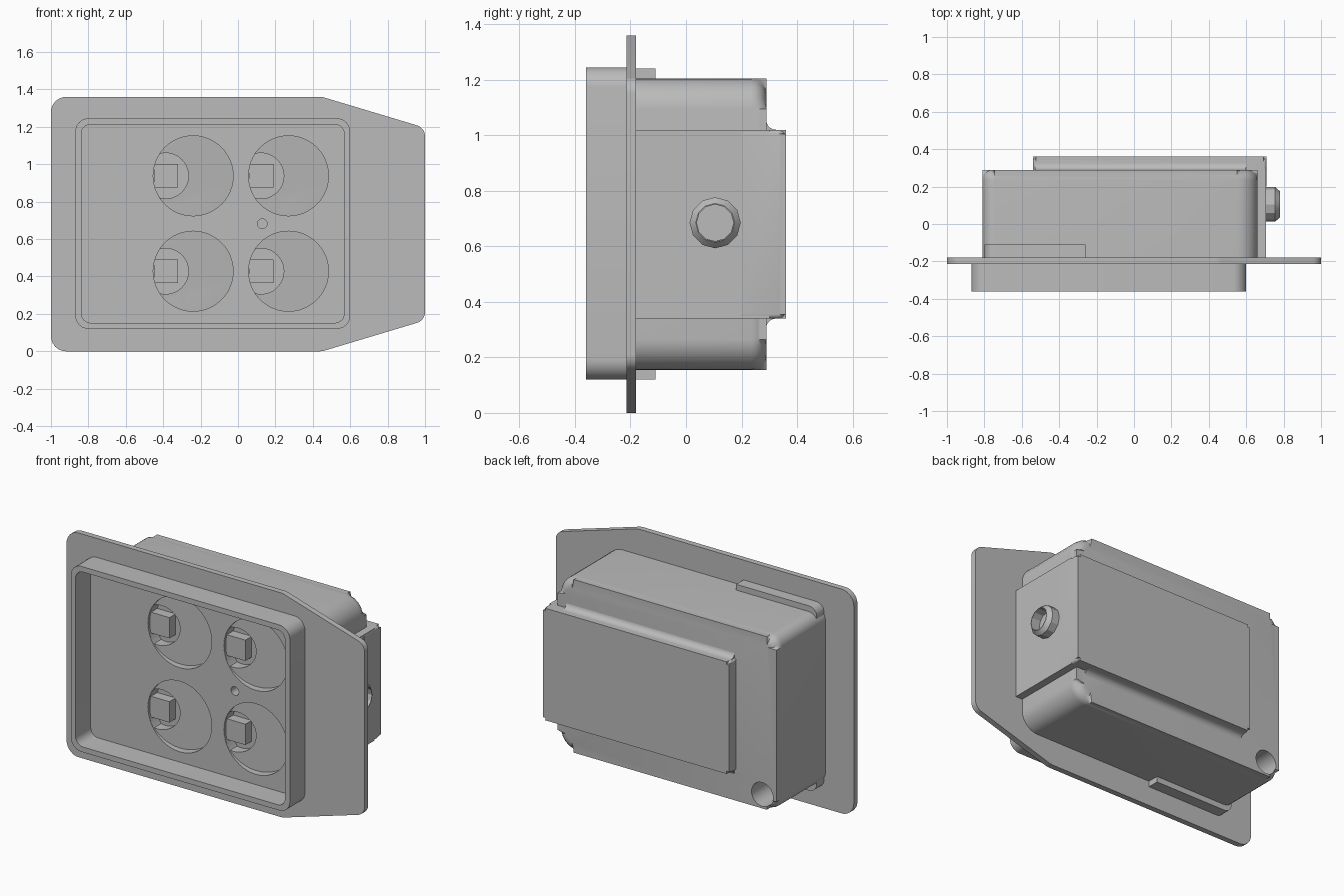
import bpy, bmesh, math
from mathutils import Vector

if "Cube" in bpy.data.objects:
    bpy.data.objects.remove(bpy.data.objects["Cube"])

grey = bpy.data.materials.new("plain_grey")
grey.use_nodes = True
grey.diffuse_color = (0.5, 0.5, 0.5, 1)
grey.node_tree.nodes["Principled BSDF"].inputs["Base Color"].default_value = (0.5, 0.5, 0.5, 1)
parts = []


def finish(bm, name, helper=False):
    bmesh.ops.recalc_face_normals(bm, faces=bm.faces[:])
    mesh = bpy.data.meshes.new(name)
    bm.to_mesh(mesh)
    bm.free()
    obj = bpy.data.objects.new(name, mesh)
    bpy.context.collection.objects.link(obj)
    mesh.materials.append(grey)
    if helper:
        obj.hide_render = True
    else:
        parts.append(obj)
    return obj


def rounded(points, radii, steps=6):
    """Round each corner of an outline with a tangent curve."""
    out = []
    for i, r in enumerate(radii):
        p, a, b = (Vector(points[j % len(points)]) for j in (i, i - 1, i + 1))
        if r == 0:
            out.append(p)
            continue
        u, v = (a - p).normalized(), (b - p).normalized()
        half = u.angle(v) / 2
        centre = p + (u + v).normalized() * r / math.sin(half)
        start = p + u * r / math.tan(half) - centre
        end = p + v * r / math.tan(half) - centre
        for k in range(steps + 1):
            d = start.lerp(end, k / steps).normalized() * r
            out.append(centre + d)
    return out


def rect(x0, x1, z0, z1, radii):
    return rounded([(x0, z0), (x1, z0), (x1, z1), (x0, z1)], radii)


def circle(x, z, r, n=48):
    return [Vector((x + r * math.cos(t), z + r * math.sin(t)))
            for t in (math.tau * k / n for k in range(n))]


def prism(name, outline, y0, y1, edge=0, slope=0, helper=False):
    """Extrude an x-z outline along y, with a rounded or sloping far end."""
    bm = bmesh.new()
    low = min(p.x for p in outline)
    near = [bm.verts.new((p.x, y0, p.y)) for p in outline]
    far = [bm.verts.new((p.x, y1 + slope * (p.x - low), p.y)) for p in outline]
    bm.faces.new(near)
    cap = bm.faces.new(far)
    n = len(outline)
    for i in range(n):
        j = (i + 1) % n
        bm.faces.new((near[i], near[j], far[j], far[i]))
    if edge:
        bmesh.ops.bevel(bm, geom=cap.edges[:], offset=edge, segments=5,
                        profile=0.5, affect='EDGES')
    return finish(bm, name, helper)


def cut(obj, cutters):
    bpy.context.view_layer.objects.active = obj
    for c in cutters:
        mod = obj.modifiers.new("cut", 'BOOLEAN')
        mod.object, mod.solver = c, 'EXACT'
        bpy.ops.object.modifier_apply(modifier=mod.name)


# Mounting flange with a tapered end
flange = prism("flange", rounded(
    [(-1, 0), (0.45, 0), (1, 0.165), (1, 1.195), (0.45, 1.36), (-1, 1.36)],
    [0.08, 0.1, 0.06, 0.06, 0.1, 0.08]), -0.215, -0.18)

# Raised front rim
rim = prism("front_rim", rect(-0.87, 0.6, 0.12, 1.245, [0.07] * 4), -0.36, -0.2)
opening = prism("rim_opening", rect(-0.838, 0.568, 0.152, 1.213, [0.05] * 4),
                -0.5, 0, helper=True)
cut(rim, [opening])

# Rear housing and its raised back panel
housing = prism("housing", rect(-0.81, 0.66, 0.155, 1.205, [0.065, 0.11, 0.11, 0.065]),
                -0.2, 0.29, edge=0.055)
prism("back_panel", rect(-0.54, 0.708, 0.34, 1.02, [0.015] * 4), 0.2, 0.36, edge=0.03)
prism("side_panel", rect(0.55, 0.707, 0.34, 1.02, [0] * 4), -0.2, 0.3)

# Concave blends where the back panel meets the housing
for name, z, s in (("upper_blend", 1.02, 1), ("lower_blend", 0.34, -1)):
    bm = bmesh.new()
    r = 0.035
    section = [(0.28, z - s * 0.01), (0.28, z + s * r)]
    for k in range(6):
        t = math.pi / 2 * k / 5
        section.append((0.289 + r * (1 - math.cos(t)), z + s * r * (1 - math.sin(t))))
    section.append((0.289 + r, z - s * 0.01))
    ends = [[bm.verts.new((x, y, h)) for y, h in section] for x in (-0.53, 0.6)]
    for e in ends:
        bm.faces.new(e)
    for i in range(len(section)):
        bm.faces.new((ends[0][i - 1], ends[0][i], ends[1][i], ends[1][i - 1]))
    finish(bm, name)

# Locating tabs above and below the housing
for name, z0, z1 in (("upper_tab", 1.15, 1.24), ("lower_tab", 0.12, 0.21)):
    corner = 0.05
    radii = [0, 0, 0, corner] if z0 > 1 else [corner, 0, 0, 0]
    prism(name, rect(-0.8, -0.26, z0, z1, radii), -0.2, -0.11)

# Lamp wells with sloping floors, each holding a small block emitter
cutters = []
for x in (-0.24, 0.27):
    for z in (0.428, 0.938):
        cutters.append(prism("well", circle(x, z, 0.214), -0.3, -0.214,
                             slope=0.2, helper=True))
        pocket = prism("pocket", circle(x - 0.147, z, 0.122), -0.3, -0.14, helper=True)
        limit = prism("limit", circle(x, z, 0.2135), -0.4, 0, helper=True)
        bpy.context.view_layer.objects.active = pocket
        mod = pocket.modifiers.new("trim", 'BOOLEAN')
        mod.operation, mod.object, mod.solver = 'INTERSECT', limit, 'EXACT'
        bpy.ops.object.modifier_apply(modifier=mod.name)
        bpy.data.objects.remove(limit)
        cutters.append(pocket)
        prism("emitter", rect(x - 0.21, x - 0.08, z - 0.063, z + 0.063, [0] * 4),
              -0.2, -0.13)

# Small sensor hole in front, drain hole at the lower back corner
cutters.append(prism("sensor_hole", circle(0.13, 0.682, 0.026, 24), -0.3, -0.12, helper=True))
drain = prism("drain_hole", circle(-0.715, 0.24, 0.072, 32), 0.0, 0.4, helper=True)
cut(flange, cutters)
cut(housing, cutters + [drain])
for c in cutters + [drain, opening]:
    bpy.data.objects.remove(c)

# Cable socket on the side, turned from a profile of distance and radius
bm = bmesh.new()
rings = []
for x, r in ((0.69, 0.092), (0.755, 0.092), (0.78, 0.07), (0.78, 0.066), (0.72, 0.066)):
    rings.append([bm.verts.new((x, 0.105 + p.x, 0.685 + p.y)) for p in circle(0, 0, r, 12)])
for a, b in zip(rings, rings[1:]):
    for i in range(12):
        bm.faces.new((a[i - 1], a[i], b[i], b[i - 1]))
bm.faces.new(rings[0])
bm.faces.new(rings[-1])
finish(bm, "cable_socket")

# Smooth the rounded edges and keep the hard ones
bpy.ops.object.select_all(action='DESELECT')
for obj in parts:
    obj.select_set(True)
bpy.context.view_layer.objects.active = parts[0]
bpy.ops.object.shade_smooth_by_angle(angle=math.radians(28))
